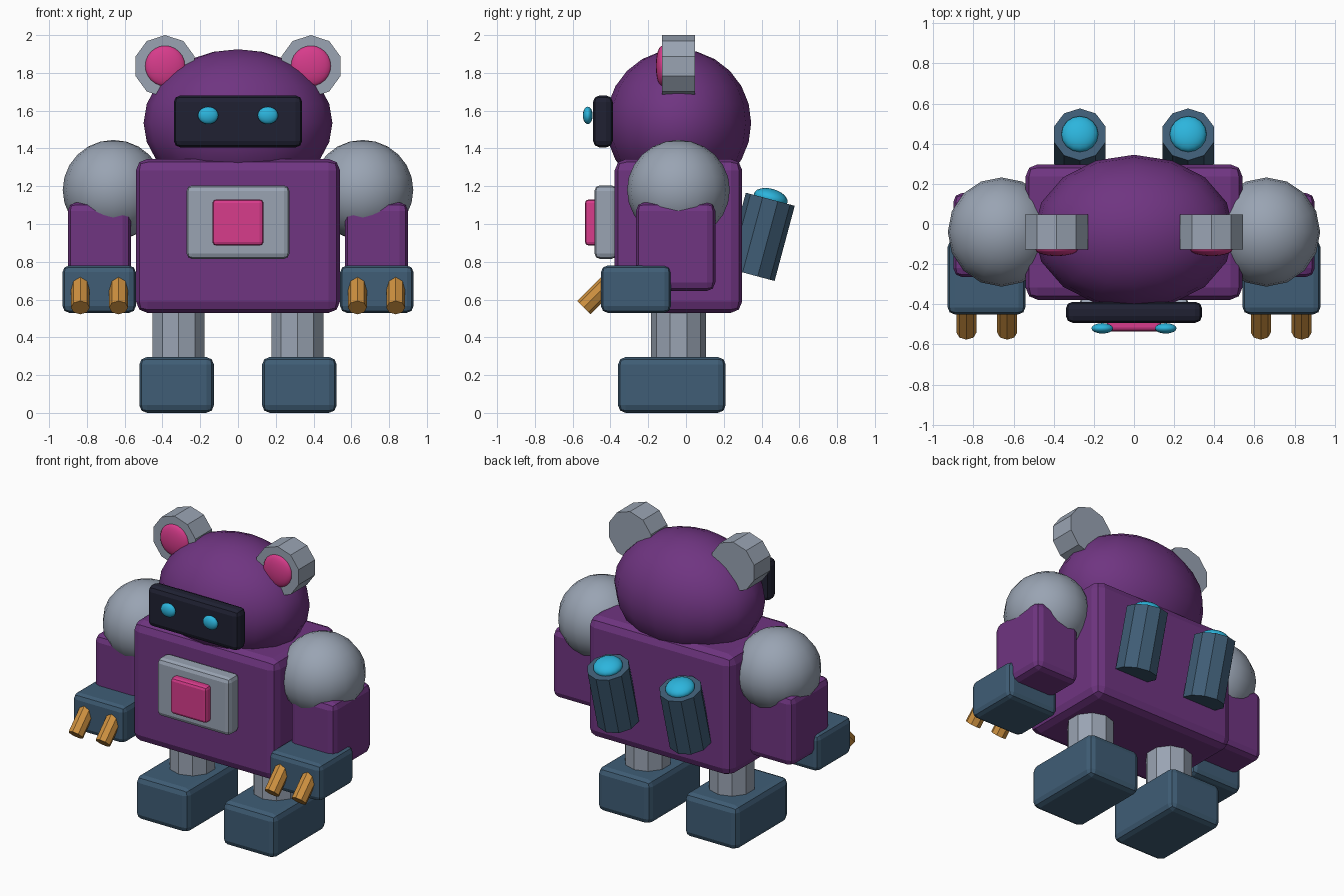
import bpy
from math import radians, sin, cos
from mathutils import Vector

if "Cube" in bpy.data.objects:
    bpy.data.objects.remove(bpy.data.objects["Cube"], do_unlink=True)


def material(name, r, g, b):
    m = bpy.data.materials.new(name)
    m.use_nodes = True
    m.diffuse_color = (r, g, b, 1)
    m.node_tree.nodes["Principled BSDF"].inputs["Base Color"].default_value = (r, g, b, 1)
    return m


PURPLE = material("purple", 0.16, 0.035, 0.22)
GREY = material("steel grey", 0.32, 0.37, 0.45)
BLUE = material("slate blue", 0.05, 0.11, 0.18)
PINK = material("hot pink", 0.68, 0.045, 0.26)
CYAN = material("cyan", 0.025, 0.46, 0.72)
GOLD = material("gold", 0.61, 0.28, 0.05)
DARK = material("dark navy", 0.014, 0.015, 0.032)

MID = -0.04  # depth of the body's centre plane


def finish(name, mat):
    ob = bpy.context.object
    ob.name = name
    ob.data.materials.append(mat)
    return ob


def box(name, mat, centre, size, bevel):
    bpy.ops.mesh.primitive_cube_add(size=1, location=centre)
    ob = finish(name, mat)
    ob.scale = size
    bpy.ops.object.transform_apply(location=False, rotation=False, scale=True)
    mod = ob.modifiers.new("rounded edges", "BEVEL")
    mod.width = bevel
    mod.segments = 2
    return ob


def ball(name, mat, centre, radii, tilt=0):
    bpy.ops.mesh.primitive_uv_sphere_add(segments=16, ring_count=12, radius=1,
                                         location=centre, rotation=(tilt, 0, 0))
    ob = finish(name, mat)
    ob.scale = radii
    bpy.ops.object.shade_smooth()
    return ob


def rod(name, mat, centre, radius, length, tilt=0, sides=10):
    bpy.ops.mesh.primitive_cylinder_add(vertices=sides, radius=radius, depth=length,
                                        location=centre, rotation=(tilt, 0, 0))
    return finish(name, mat)


# Torso and chest panel
box("torso", PURPLE, (0, MID, 0.937), (1.08, 0.675, 0.815), 0.06)
box("chest_panel", GREY, (0, -0.425, 1.01), (0.545, 0.12, 0.39), 0.03)
box("chest_button", PINK, (0, -0.495, 1.008), (0.27, 0.08, 0.245), 0.02)

# Head and visor
ball("head", PURPLE, (0, MID, 1.535), (0.5, 0.385, 0.39))
box("visor", DARK, (0, -0.44, 1.543), (0.68, 0.105, 0.275), 0.035)

for side, s in (("left", 1), ("right", -1)):
    # Face and ears
    ball(side + "_eye", CYAN, (s * 0.158, -0.52, 1.575), (0.054, 0.026, 0.046))
    rod(side + "_ear", GREY, (s * 0.386, MID, 1.835), 0.165, 0.175, radians(90))
    ball(side + "_inner_ear", PINK, (s * 0.386, -0.125, 1.837), (0.107, 0.035, 0.107))

    # Arm
    ball(side + "_shoulder", GREY, (s * 0.66, MID, 1.18), (0.268, 0.272, 0.265))
    box(side + "_arm", PURPLE, (s * 0.733, -0.055, 0.88), (0.335, 0.42, 0.47), 0.045)
    box(side + "_hand", BLUE, (s * 0.735, -0.265, 0.655), (0.388, 0.37, 0.25), 0.035)
    for place, x in (("inner", 0.632), ("outer", 0.835)):
        rod(f"{side}_{place}_claw", GOLD, (s * x, -0.47, 0.628), 0.05, 0.2,
            radians(-45), 8)

    # Leg and foot
    rod(side + "_leg", GREY, (s * 0.314, MID, 0.42), 0.145, 0.4)
    box(side + "_foot", BLUE, (s * 0.325, -0.075, 0.148), (0.395, 0.57, 0.295), 0.04)

    # Back thruster with a glowing cap
    tilt = radians(-15)
    axis = Vector((0, -sin(tilt), cos(tilt)))
    centre = Vector((s * 0.27, 0.393, 0.932))
    rod(side + "_thruster", BLUE, centre, 0.134, 0.412, tilt)
    ball(side + "_thruster_cap", CYAN, centre + axis * 0.212, (0.092, 0.092, 0.05), tilt)
